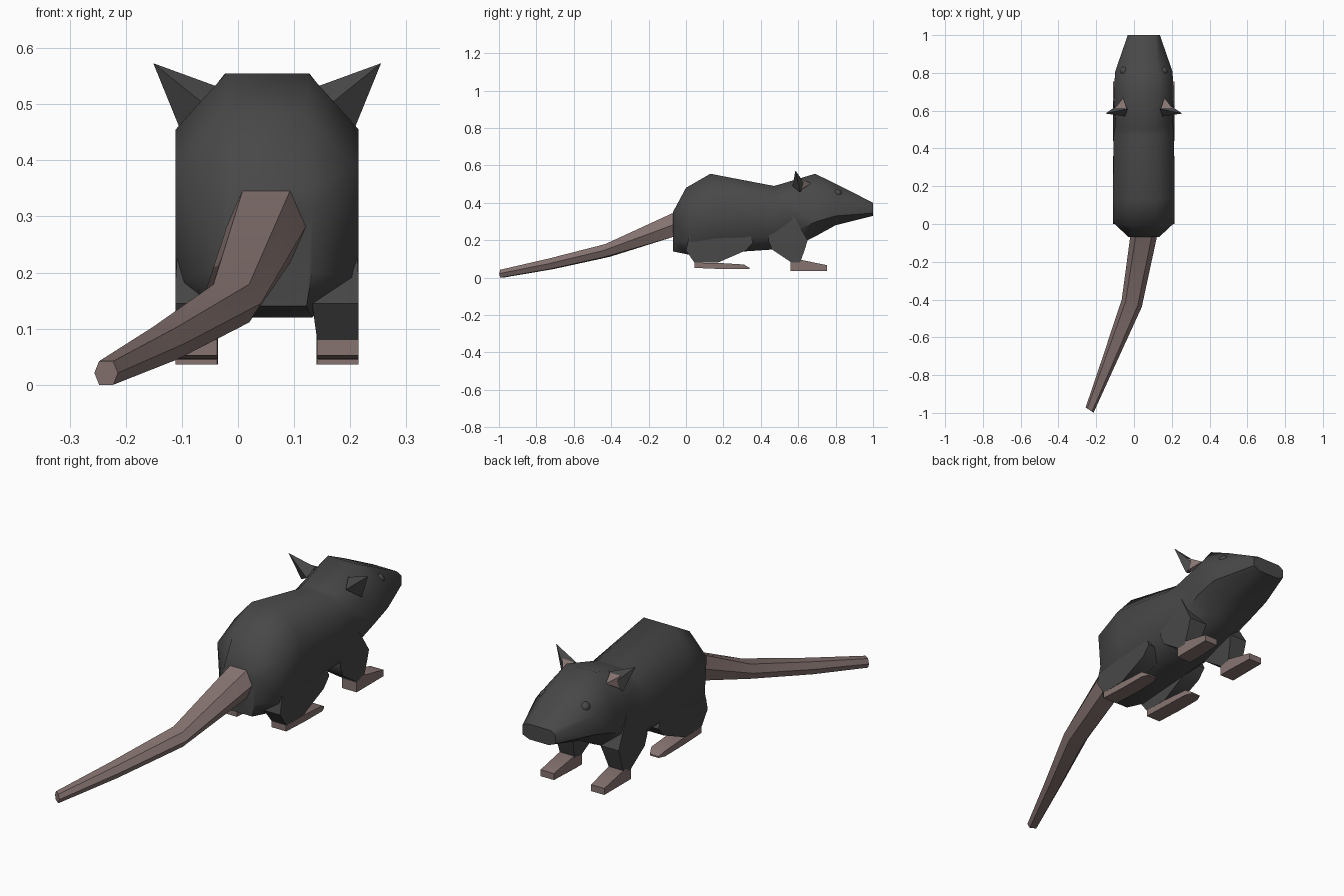
import bpy, bmesh, math
from mathutils import Vector

cube = bpy.data.objects.get("Cube")
if cube:
    bpy.data.objects.remove(cube, do_unlink=True)

CX = 0.052  # centre line of the body


def material(name, rgb):
    m = bpy.data.materials.new(name)
    m.use_nodes = True
    m.diffuse_color = (*rgb, 1)
    m.node_tree.nodes["Principled BSDF"].inputs["Base Color"].default_value = (*rgb, 1)
    return m


FUR = material("dark grey fur", (0.065, 0.065, 0.065))
SKIN = material("dusky pink skin", (0.24, 0.175, 0.165))


def finish(bm, name, mat, angle):
    bmesh.ops.recalc_face_normals(bm, faces=bm.faces[:])
    mesh = bpy.data.meshes.new(name)
    bm.to_mesh(mesh)
    bm.free()
    mesh.materials.append(mat)
    ob = bpy.data.objects.new(name, mesh)
    bpy.context.collection.objects.link(ob)
    bpy.ops.object.select_all(action='DESELECT')
    ob.select_set(True)
    bpy.context.view_layer.objects.active = ob
    bpy.ops.object.shade_smooth_by_angle(angle=math.radians(angle))
    return ob


def loft(name, rings, mat, angle=40):
    """Skin a run of rings and cap both ends."""
    bm = bmesh.new()
    rows = [[bm.verts.new(p) for p in ring] for ring in rings]
    n = len(rows[0])
    for a, b in zip(rows, rows[1:]):
        for i in range(n):
            j = (i + 1) % n
            bm.faces.new((a[i], a[j], b[j], b[i]))
    bm.faces.new(rows[0])
    bm.faces.new(rows[-1])
    return finish(bm, name, mat, angle)


def solid(name, points, mat):
    """Convex solid around a few points."""
    bm = bmesh.new()
    for p in points:
        bm.verts.new(p)
    bmesh.ops.convex_hull(bm, input=bm.verts[:])
    return finish(bm, name, mat, 20)


def body_ring(yt, zt, yb, zb, wt, ws, wb, zu, zl):
    half = [(wt, zt), (ws, zu), (ws, zl), (wb, zb)]
    pts = half + [(-w, z) for w, z in reversed(half)]
    return [Vector((CX + w, yb + (yt - yb) * (z - zb) / (zt - zb), z)) for w, z in pts]


# Body and head: y and z of the top, y and z of the bottom, half widths, side heights
loft("body", [body_ring(*r) for r in (
    (-0.07, 0.35, -0.07, 0.14, 0.07, 0.08, 0.07, 0.31, 0.20),
    (0.00, 0.48, 0.03, 0.12, 0.07, 0.163, 0.08, 0.39, 0.19),
    (0.13, 0.555, 0.17, 0.13, 0.073, 0.163, 0.08, 0.455, 0.21),
    (0.47, 0.49, 0.46, 0.15, 0.065, 0.16, 0.08, 0.41, 0.22),
    (0.50, 0.498, 0.64, 0.195, 0.065, 0.15, 0.07, 0.42, 0.26),
    (0.69, 0.555, 0.70, 0.225, 0.075, 0.158, 0.07, 0.45, 0.30),
    (0.81, 0.497, 0.80, 0.28, 0.075, 0.152, 0.07, 0.42, 0.33),
    (1.00, 0.40, 1.00, 0.33, 0.06, 0.085, 0.05, 0.385, 0.345))], FUR, 50)

# Tail: centre x, y, z and half width, half height of each six-sided ring
tail = []
for x, y, z, w, h, skew in ((0.052, -0.06, 0.285, 0.071, 0.065, 0),
                            (-0.012, -0.42, 0.145, 0.053, 0.034, 0.02),
                            (-0.13, -0.72, 0.074, 0.036, 0.029, 0.015),
                            (-0.235, -0.985, 0.021, 0.021, 0.021, 0.014)):
    tail.append([Vector((x + w * u, y - skew * u, z + h * v)) for u, v in
                 ((0.6, 1), (1, 0), (0.6, -1), (-0.6, -1), (-1, 0), (-0.6, 1))])
loft("tail", tail, SKIN, 50)

for s, side in ((1, "left"), (-1, "right")):
    def P(x, y, z):
        return Vector((CX + s * x, y, z))

    def leg_ring(z, y0, y1, xi, xo):
        return [P(xi, y0, z), P(xo, y0, z), P(xo, y1, z), P(xi, y1, z)]

    def foot_ring(y, xi, xo, z0, z1):
        return [P(xi, y, z0), P(xo, y, z0), P(xo, y, z1), P(xi, y, z1)]

    # Legs
    loft("hind_leg_" + side, [leg_ring(*r) for r in (
        (0.32, 0.04, 0.30, 0.08, 0.155), (0.19, 0.01, 0.36, 0.08, 0.163),
        (0.145, 0.0, 0.32, 0.08, 0.163), (0.08, 0.045, 0.17, 0.089, 0.163))], FUR)
    loft("front_leg_" + side, [leg_ring(*r) for r in (
        (0.34, 0.47, 0.57, 0.07, 0.15), (0.20, 0.44, 0.65, 0.07, 0.163),
        (0.15, 0.46, 0.635, 0.08, 0.163), (0.08, 0.565, 0.61, 0.089, 0.163))], FUR)

    # Feet
    loft("hind_foot_" + side, [foot_ring(*r) for r in (
        (0.045, 0.089, 0.163, 0.052, 0.08), (0.18, 0.088, 0.163, 0.046, 0.078),
        (0.31, 0.092, 0.163, 0.045, 0.07), (0.34, 0.105, 0.15, 0.045, 0.052))], SKIN)
    loft("front_foot_" + side, [foot_ring(*r) for r in (
        (0.56, 0.089, 0.163, 0.036, 0.083), (0.605, 0.088, 0.163, 0.036, 0.097),
        (0.755, 0.095, 0.163, 0.036, 0.066))], SKIN)

    # Ears: dark pointed shell with a pink wedge in front
    solid("ear_" + side, [P(0.203, 0.585, 0.573), P(0.085, 0.61, 0.53),
                          P(0.155, 0.61, 0.455), P(0.10, 0.57, 0.49),
                          P(0.13, 0.635, 0.50)], FUR)
    solid("inner_ear_" + side, [P(0.09, 0.61, 0.528), P(0.152, 0.61, 0.465),
                                P(0.150, 0.615, 0.53), P(0.11, 0.668, 0.503),
                                P(0.10, 0.61, 0.48)], SKIN)

    # Eyes
    bm = bmesh.new()
    bmesh.ops.create_uvsphere(bm, u_segments=12, v_segments=8, radius=0.024)
    bmesh.ops.translate(bm, verts=bm.verts[:], vec=P(0.102, 0.81, 0.448))
    finish(bm, "eye_" + side, FUR, 60)
